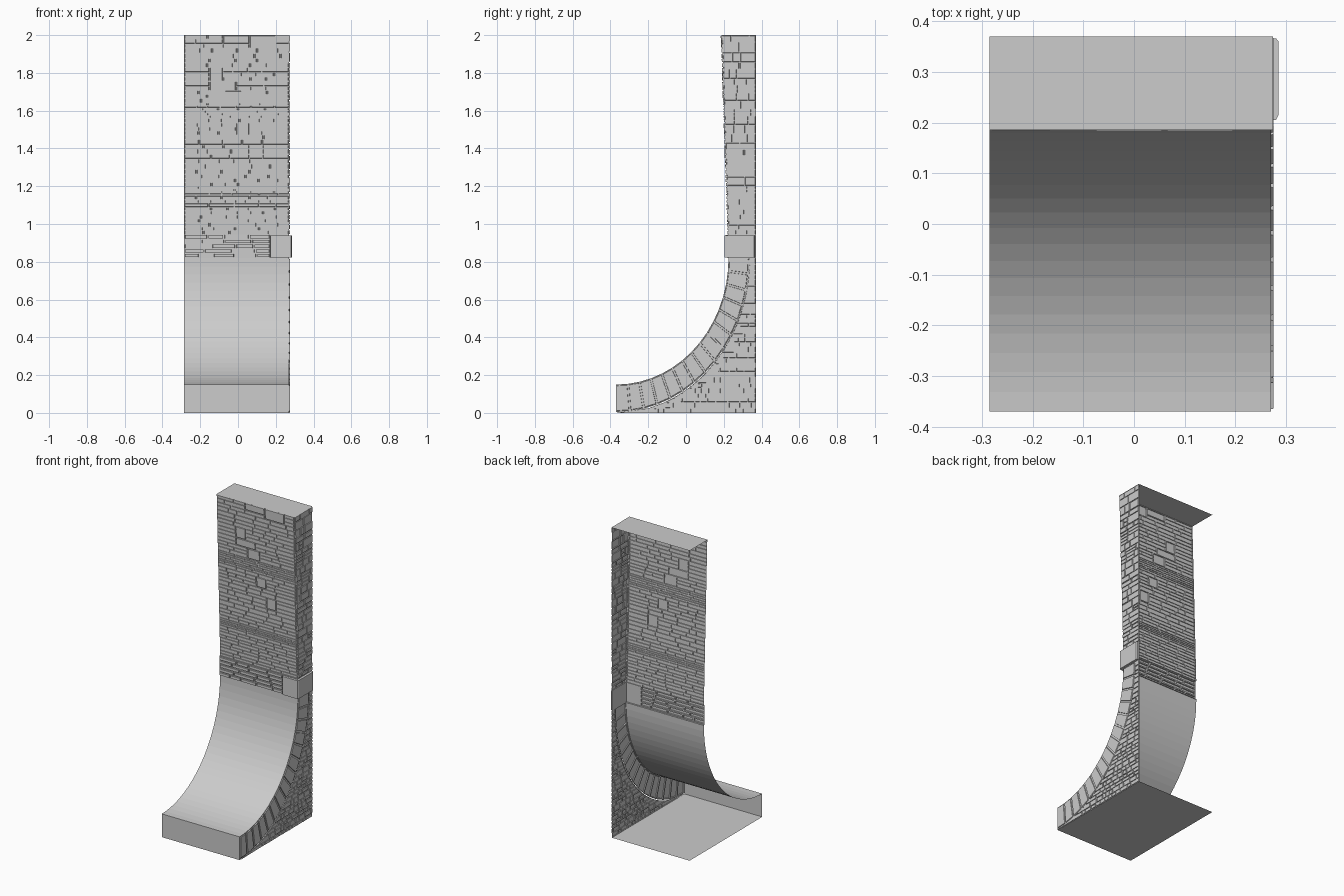
import bpy, math, random
from mathutils import Vector

if "Cube" in bpy.data.objects:
    bpy.data.objects.remove(bpy.data.objects["Cube"])

random.seed(7)
X0, X1, YB = -0.285, 0.27, 0.37
ZC, ZB, ZT = 0.82, 0.945, 2.0          # curve top, band top, wall top

grey = bpy.data.materials.new("stone grey")
grey.diffuse_color = (0.604, 0.604, 0.604, 1)
grey.use_nodes = True
grey.node_tree.nodes["Principled BSDF"].inputs["Base Color"].default_value = grey.diffuse_color


def make(name, faces):
    verts, idx = [], []
    for f in faces:
        idx.append(range(len(verts), len(verts) + len(f)))
        verts += [tuple(p) for p in f]
    me = bpy.data.meshes.new(name)
    me.from_pydata(verts, [], [list(i) for i in idx])
    me.materials.append(grey)
    ob = bpy.data.objects.new(name, me)
    bpy.context.collection.objects.link(ob)
    return ob


def stone(faces, corners, place, gap, h):
    """One raised stone with its recessed mortar frame, from a 2D quad."""
    c = [Vector(p) for p in corners]
    inner = []
    for i in range(4):
        a, b = c[(i + 1) % 4] - c[i], c[i - 1] - c[i]
        inner.append(c[i] + a.normalized() * min(gap, a.length * 0.3)
                     + b.normalized() * min(gap, b.length * 0.3))
    mid = sum(inner, Vector((0, 0))) / 4
    cap = [p + (mid - p) * 0.03 for p in inner]
    o = [place(p.x, p.y, 0) for p in c]
    m = [place(p.x, p.y, 0) for p in inner]
    t = [place(p.x, p.y, h) for p in cap]
    for i in range(4):
        j = (i + 1) % 4
        faces.append([o[i], o[j], m[j], m[i]])
        faces.append([m[i], m[j], t[j], t[i]])
    faces.append(t)


def splits(a, b, lo, hi):
    """Random cuts of a..b into steps between lo and hi."""
    cuts = [a]
    while b - cuts[-1] > hi:
        cuts.append(cuts[-1] + random.uniform(lo, hi))
    if b - cuts[-1] < lo * 0.6 and len(cuts) > 1:
        cuts.pop()
    return cuts + [b]


def courses(faces, rows, left, right, lo, hi, place, gap, h, big=(), halves=0.0):
    """Rows of stones between two edges, leaving room for big stones."""
    snap = lambda z: min(rows, key=lambda r: abs(r - z))
    big = [(a, b, snap(c), snap(d)) for a, b, c, d in big]
    for a, b, c, d in big:
        stone(faces, [(a, c), (b, c), (b, d), (a, d)], place, gap, h * 1.3)
    for z0, z1 in zip(rows, rows[1:]):
        l0, l1 = left(z0), left(z1)
        zm = (z0 + z1) / 2
        spans, start = [], l1
        for a, b, c, d in sorted(big):
            if c < zm < d:
                if a - start > 0.001:
                    spans.append((start, a))
                start = b
        if right - start > 0.001:
            spans.append((start, right))
        for s, e in spans:
            cuts = splits(s, e, lo, hi)
            for u0, u1 in zip(cuts, cuts[1:]):
                ub = l0 if u0 == l1 else u0
                hh = h * random.uniform(0.7, 1.1)
                if z1 - z0 > 0.035 and random.random() < halves:
                    um = (ub + u0) / 2
                    stone(faces, [(ub, z0), (u1, z0), (u1, zm), (um, zm)], place, gap, hh)
                    stone(faces, [(um, zm), (u1, zm), (u1, z1), (u0, z1)], place, gap, hh)
                else:
                    stone(faces, [(ub, z0), (u1, z0), (u1, z1), (u0, z1)], place, gap, hh)


def front_y(z):
    return 0.225 - 0.035 * (z - ZB) / (ZT - ZB)


def on_front(u, v, h):
    return (u, front_y(v) - h, v)


def on_band(u, v, h):
    return (u, 0.22 - h, v)


def on_side(u, v, h):
    return (X1 + h, u, v)


def ellipse(t, a, b):
    return (-0.37 + a * math.sin(t), ZC - b * math.cos(t))


# Upper front wall: thin courses with a few big stones
rows = [ZB]
for top, lo, hi in ((1.15, .018, .026), (1.22, .011, .016), (1.56, .02, .03),
                    (1.64, .011, .016), (ZT, .02, .03)):
    rows += splits(rows[-1], top, lo, hi)[1:]
f = []
courses(f, rows, lambda z: X0, X1, 0.05, 0.15, on_front, 0.003, 0.005,
        [(-.15, -.01, 1.70, 1.75), (-.15, -.08, 1.75, 1.83), (-.08, .06, 1.95, 2.0),
         (.06, .2, 1.935, 1.99), (.06, .13, 1.35, 1.41), (-.01, .06, 1.48, 1.53),
         (-.07, .02, 1.65, 1.70)])
make("front_wall_stones", f)

# Upper side wall
rows = splits(ZB, 1.1, .02, .03)
rows += splits(1.1, ZT, .03, .055)[1:]
f = []
courses(f, rows, front_y, YB, 0.035, 0.10, on_side, 0.003, 0.005, halves=0.25)
make("side_wall_stones", f)

# Stone band above the curve
f = []
courses(f, [ZC + 0.025 * i for i in range(6)], lambda z: X0, 0.17, 0.07, 0.15,
        on_band, 0.004, 0.01)
f.append([(X0, .22, ZB), (X1, .22, ZB), (X1, .225, ZB), (X0, .225, ZB)])
f.append([(X0, .22, ZC), (X1, .22, ZC), (X1, .23, ZC), (X0, .23, ZC)])
# wall surface behind the corner block
f.append([(.17, .22, ZC), (X1, .22, ZC), (X1, .22, ZB), (.17, .22, ZB)])
f.append([(X1, .22, ZC), (X1, YB, ZC), (X1, YB, ZB), (X1, .22, ZB)])
make("stone_band", f)

# Corner block wrapping the front and side
outer = [(.17, .22), (.173, .205), (.28, .205), (.285, .215), (.285, .36), (.28, .366)]
inner = [(.17, .22), (.173, .22), (.27, .22), (.27, .222), (.27, .36), (.27, .366)]
za, zb = ZC + 0.002, ZB - 0.005
f = []
for i in range(5):
    (a, b), (p, q) = outer[i:i + 2], inner[i:i + 2]
    f.append([(*a, za), (*b, za), (*b, zb), (*a, zb)])
    f.append([(*a, zb), (*b, zb), (*q, zb), (*p, zb)])
    f.append([(*p, za), (*q, za), (*b, za), (*a, za)])
f.append([(*outer[-1], za), (*inner[-1], za), (*inner[-1], zb), (*outer[-1], zb)])
make("corner_block", f)

# Arch stones along the side of the curve
f, n = [], 15
for i in range(n):
    t0, t1 = (math.pi / 2 * k / n for k in (i, i + 1))
    stone(f, [ellipse(t0, .705, .815), ellipse(t1, .705, .815),
              ellipse(t1, .595, .67), ellipse(t0, .595, .67)], on_side, 0.005, 0.005)
make("arch_stones", f)

# Small stones filling the side below the arch
f = []
courses(f, splits(0, ZC, .02, .034),
        lambda z: -0.37 + .705 * math.sqrt(max(0, 1 - ((ZC - z) / ZC) ** 2)),
        YB, 0.028, 0.065, on_side, 0.003, 0.005)
make("lower_side_stones", f)

# Concave curved face
f, n = [], 24
for i in range(n):
    a, b = (ellipse(math.pi / 2 * k / n, .595, .67) for k in (i, i + 1))
    f.append([(X0, *a), (X1, *a), (X1, *b), (X0, *b)])
make("curved_face", f)

# Front lip, underside and top cap; the back and left stay open
make("front_lip", [[(X0, -YB, 0), (X1, -YB, 0), (X1, -YB, .15), (X0, -YB, .15)]])
make("base_plate", [[(X0, YB, 0), (X1, YB, 0), (X1, -YB, 0), (X0, -YB, 0)]])
make("top_cap", [[(X0, .185, ZT), (X1 + .004, .185, ZT), (X1 + .004, YB, ZT), (X0, YB, ZT)]])
